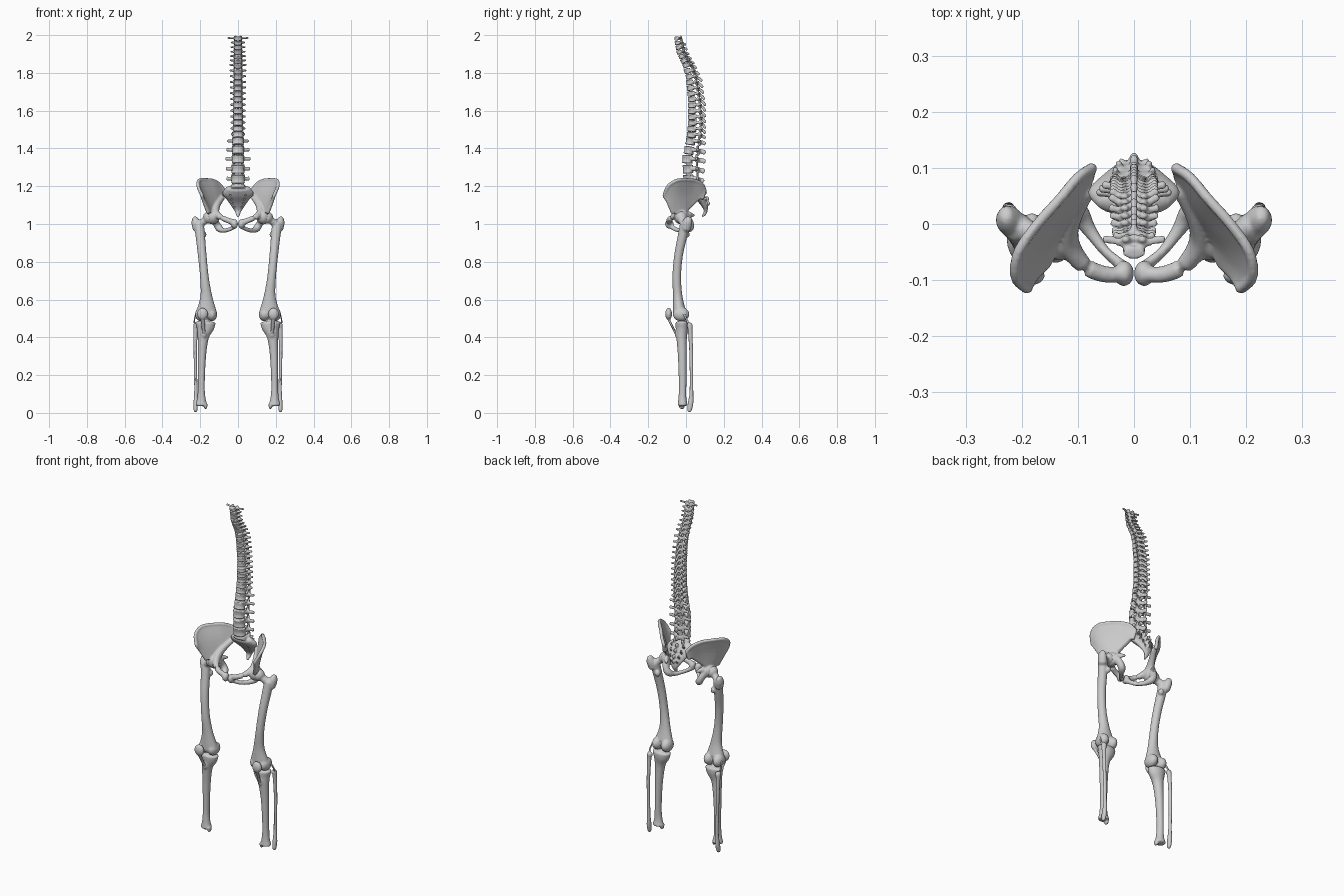
import bpy, bmesh, math
from mathutils import Vector, Matrix


def spline(rows, n):
    """Catmull-Rom through tuples of any length."""
    out = []
    for i in range(len(rows) - 1):
        a, b, c, d = rows[max(i - 1, 0)], rows[i], rows[i + 1], rows[min(i + 2, len(rows) - 1)]
        for k in range(n):
            t = k / n
            out.append([0.5 * (2 * q + (r - p) * t + (2 * p - 5 * q + 4 * r - s) * t * t
                               + (3 * q - p - 3 * r + s) * t ** 3) for p, q, r, s in zip(a, b, c, d)])
    return out + [list(rows[-1])]


def tube(bm, rows, n=4, seg=14, cap=0.6):
    """Sweep an ellipse along rows of (x, y, z, side radius, other radius)."""
    P = spline(rows, n)
    rings = []
    for i, r in enumerate(P):
        t = Vector(P[min(i + 1, len(P) - 1)][:3]) - Vector(P[max(i - 1, 0)][:3])
        rings.append((Vector(r[:3]), t.normalized(), r[3], r[4]))

    def end(ring, sign):
        p, t, a, b = ring
        m = min(a, b) * cap * sign
        return [(p + t * m * f, t, a * s, b * s) for f, s in ((0.7, 0.75), (1, 0.25))]
    rings = end(rings[0], -1)[::-1] + rings + end(rings[-1], 1)
    loops = []
    for p, t, a, b in rings:
        ref = Vector((0, 1, 0)) if abs(t.x) > 0.8 else Vector((1, 0, 0))
        u = (ref - t * ref.dot(t)).normalized()
        v = t.cross(u)
        loops.append([bm.verts.new(p + u * a * math.cos(w) + v * b * math.sin(w))
                      for w in (2 * math.pi * k / seg for k in range(seg))])
    skin(bm, loops)


def skin(bm, loops):
    """Close a stack of vertex rings into a solid."""
    for A, B in zip(loops, loops[1:]):
        for k in range(len(A)):
            j = (k + 1) % len(A)
            bm.faces.new((A[k], A[j], B[j], B[k]))
    bm.faces.new(loops[0][::-1])
    bm.faces.new(loops[-1])


def ball(bm, c, r):
    bmesh.ops.create_uvsphere(bm, u_segments=20, v_segments=14, radius=1,
                              matrix=Matrix.Translation(c) @ Matrix.Diagonal((*r, 1)))


def part(name, bm, voxel=0.005, mirror=False, smooth=3):
    """Fuse the overlapping pieces into one smooth bone."""
    bmesh.ops.recalc_face_normals(bm, faces=bm.faces)
    me = bpy.data.meshes.new(name)
    bm.to_mesh(me)
    bm.free()
    ob = bpy.data.objects.new(name, me)
    bpy.context.collection.objects.link(ob)
    if voxel:
        m = ob.modifiers.new("fuse", 'REMESH')
        m.mode, m.voxel_size, m.use_smooth_shade = 'VOXEL', voxel, True
        s = ob.modifiers.new("soften", 'SMOOTH')
        s.factor, s.iterations = 0.5, smooth
    if mirror:
        ob.modifiers.new("other_side", 'MIRROR').use_mirror_merge = False
    return ob


# Vertebrae: index, y, z, body half width, body half depth, transverse reach, spinous tip y, tip drop
KEYS = [(0, -.050, 1.982, .020, .012, .058, -.006, .0),
        (1, -.046, 1.958, .021, .014, .040, .002, .010),
        (3, -.037, 1.910, .022, .014, .042, .020, .012),
        (6, -.002, 1.840, .023, .017, .047, .060, .014),
        (8, .016, 1.780, .023, .019, .045, .088, .022),
        (12, .031, 1.660, .025, .022, .043, .107, .030),
        (16, .034, 1.535, .028, .025, .040, .107, .026),
        (18, .029, 1.472, .031, .026, .038, .106, .016),
        (19, .024, 1.437, .032, .027, .058, .106, .013),
        (21, .008, 1.343, .035, .029, .068, .105, .013),
        (23, .013, 1.238, .038, .029, .062, .096, .013)]


def key(i):
    i = min(max(i, 0), 23)
    for a, b in zip(KEYS, KEYS[1:]):
        if i <= b[0]:
            f = (i - a[0]) / (b[0] - a[0])
            return [p + (q - p) * f for p, q in zip(a, b)][1:]


for i in range(24):
    y, z, rx, ry, tw, tip, drop = key(i)
    a, b = key(i - 1), key(i + 1)
    up = Vector((0, a[0] - b[0], a[1] - b[1]))
    h = up.length / (2 if 0 < i < 23 else 1) * 0.42
    up.normalize()
    c = Vector((0, y, z))
    k = h / 0.0135                                 # process thickness follows body height
    sweep = .014 if 7 <= i < 19 else .005          # thoracic processes lean back
    bm = bmesh.new()
    tube(bm, [(*(c + up * h * s), rx * w, ry * w) for s, w in ((-.95, 1), (0, .88), (.95, 1))], 3, 20, .1)
    arch = y + ry * 1.5
    for s in (-1, 1):
        # pedicle and lamina, transverse process, joint facets
        tube(bm, [(s * rx * .65, y + ry * .6, z + h * .2, .007, .007 * k), (s * rx * .75, arch, z, .008, .008 * k),
                  (0, arch + ry * .6, z - h * .3, .007, .009 * k)], 3, 10)
        tube(bm, [(s * rx * .6, arch - .004, z, .009, .007 * k),
                  (s * (tw * .5 + rx * .3), arch + sweep * .5, z + .002, .007, .006 * k),
                  (s * (tw - .005), arch + sweep, z + .003, .0075, .0065 * k)], 3, 10)
        tube(bm, [(s * rx * .75, arch + .004, z + h * 1.15, .008, .006),
                  (s * rx * .65, arch + .008, z - h * 1.25, .008, .006)], 2, 10)
    if i:
        tube(bm, [(0, arch + ry * .4, z - h * .2, .007, .009 * k), (0, (arch + tip) / 2 + .004, z - drop * .5, .0055, .009 * k),
                  (0, tip - .006, z - drop, .0075, .0085 * k)], 3, 10)
    part("vertebra_%02d" % (i + 1), bm, 0.0038, smooth=1)

# Sacrum and tailbone
bm = bmesh.new()
tube(bm, [(0, .034, 1.19, .064, .026), (0, .057, 1.162, .082, .028), (0, .084, 1.125, .056, .021),
          (0, .101, 1.09, .033, .014), (0, .104, 1.068, .018, .010), (0, .096, 1.05, .011, .008),
          (0, .086, 1.04, .006, .005)], 5, 24, .4)
tube(bm, [(0, .018, 1.19, .038, .027), (0, .022, 1.208, .038, .027)], 2, 20, .1)
for py, pz in ((.085, 1.19), (.100, 1.165), (.112, 1.135), (.116, 1.108)):
    ball(bm, (0, py, pz), (.008, .012, .012))
    for s in (-1, 1):
        ball(bm, (s * (.02 + (pz - 1.1) * .2), py - .005, pz), (.006, .008, .010))
for s in (-1, 1):
    tube(bm, [(s * .026, .06, 1.185, .009, .008), (s * .026, .068, 1.215, .008, .008)], 2, 10)
sacrum = part("sacrum", bm, 0.0045, smooth=2)
bm = bmesh.new()
for x, y, z in ((.04, .06, 1.17), (.034, .075, 1.143), (.027, .088, 1.118), (.02, .098, 1.095)):
    for s in (-1, 1):
        tube(bm, [(s * x, y - .06, z - .04, .005, .005), (s * x, y + .06, z + .04, .005, .005)], 1, 10)
cutter = part("foramen_cutter", bm, 0)
cutter.hide_render = True
cutter.display_type = 'WIRE'
m = sacrum.modifiers.new("foramina", 'BOOLEAN')
m.operation, m.object = 'DIFFERENCE', cutter

# Hip bones: curved iliac blade between crest, middle and lower edge
crest = [(.190, -.116, 1.15), (.211, -.095, 1.20), (.206, -.05, 1.23), (.172, .0, 1.234),
         (.132, .045, 1.23), (.10, .083, 1.212), (.075, .100, 1.18)]
mid = [(.179, -.095, 1.115), (.182, -.07, 1.14), (.170, -.04, 1.15), (.146, -.005, 1.155),
       (.120, .03, 1.16), (.096, .065, 1.16), (.078, .092, 1.155)]
low = [(.158, -.072, 1.06), (.148, -.05, 1.055), (.14, -.03, 1.05), (.13, -.01, 1.06),
       (.113, .015, 1.085), (.092, .055, 1.125), (.08, .086, 1.135)]
bm = bmesh.new()
cols = [[Vector(p) for p in spline(c, 4)] for c in zip(*[spline(e, 4) for e in (crest, mid, low)])]
blade = []
for i, col in enumerate(cols):
    A, B = cols[max(i - 1, 0)], cols[min(i + 1, len(cols) - 1)]
    off = [(B[j] - A[j]).cross(col[min(j + 1, 8)] - col[max(j - 1, 0)]).normalized() * (.0065 + .0006 * j)
           for j in range(9)]
    blade.append([bm.verts.new(p + o) for p, o in zip(col, off)]
                 + [bm.verts.new(p - o) for p, o in zip(col[::-1], off[::-1])])
skin(bm, blade)
tube(bm, [(*p, .0095, .0095) for p in crest])
tube(bm, [(*p, .009, .009) for p in (crest[0], mid[0], low[0])])
tube(bm, [(*p, .010, .010) for p in (crest[6], mid[6], low[6])])
# pelvic brim and upper pubic ramus
tube(bm, [(.085, .06, 1.14, .016, .016), (.110, .012, 1.10, .017, .02), (.118, -.03, 1.06, .02, .022),
          (.09, -.073, 1.035, .016, .015), (.05, -.090, 1.018, .015, .015), (.016, -.088, 1.005, .013, .018)])
# socket, ischium and lower ramus, spine, pubic body
ball(bm, (.134, -.025, 1.038), (.036, .040, .040))
tube(bm, [(.13, -.005, 1.04, .024, .026), (.116, .02, 1.005, .018, .021), (.10, .02, .978, .020, .020),
          (.08, -.01, .966, .013, .013), (.05, -.05, .97, .009, .012), (.014, -.08, .988, .010, .014)])
tube(bm, [(.118, .015, 1.05, .014, .016), (.098, .042, 1.045, .006, .007)])
ball(bm, (.018, -.088, 1.0), (.018, .023, .025))
part("hip_bones", bm, 0.0048, True, 2)

# Femurs: shaft, neck, head, trochanters, condyles
bm = bmesh.new()
tube(bm, [(.207, -.006, 1.0, .027, .026), (.199, -.02, .93, .025, .025), (.189, -.04, .83, .023, .023),
          (.178, -.049, .72, .023, .023), (.168, -.044, .62, .031, .025), (.167, -.036, .545, .052, .034)], 6, 20)
tube(bm, [(.207, -.005, .995, .022, .024), (.18, -.018, 1.015, .019, .021), (.155, -.025, 1.032, .021, .021)])
ball(bm, (.153, -.025, 1.034), (.033, .033, .033))
tube(bm, [(.216, .0, .975, .024, .026), (.224, .008, 1.01, .023, .026), (.228, .016, 1.03, .014, .018)])
ball(bm, (.182, .004, .945), (.015, .016, .018))
for x in (.139, .198):
    ball(bm, (x, -.026, .522), (.029, .044, .037))
ball(bm, (.168, -.05, .53), (.042, .02, .03))
part("femurs", bm, 0.005, True, 2)

# Tibias
bm = bmesh.new()
tube(bm, [(.172, -.02, .478, .054, .036), (.174, -.02, .452, .048, .035), (.184, -.023, .40, .030, .028),
          (.191, -.02, .30, .022, .023), (.194, -.018, .15, .018, .020), (.194, -.019, .08, .022, .021),
          (.194, -.018, .042, .032, .027)], 6, 20, .25)
tube(bm, [(.172, -.022, .045, .011, .018), (.171, -.022, .025, .008, .013)])
ball(bm, (.18, -.048, .42), (.014, .012, .024))
ball(bm, (.168, -.018, .488), (.012, .016, .010))
part("tibias", bm, 0.005, True, 2)

# Fibulas
bm = bmesh.new()
tube(bm, [(.222, .020, .462, .016, .016), (.225, .022, .435, .012, .012), (.226, .028, .30, .009, .010),
          (.223, .029, .12, .009, .010), (.224, .024, .05, .012, .015), (.225, .018, .014, .010, .012)], 6, 14, 1)
# outer knee ligament
tube(bm, [(.222, -.015, .53, .004, .006), (.231, .005, .49, .004, .006), (.229, .018, .46, .004, .006)], 4, 10)
part("fibulas", bm, 0.004, True, 1)

# Kneecaps with their ligaments
bm = bmesh.new()
ball(bm, (.188, -.092, .524), (.029, .018, .032))
tube(bm, [(.187, -.094, .50, .014, .007), (.184, -.074, .46, .010, .006), (.18, -.054, .418, .011, .006)])
part("kneecaps", bm, 0.004, True, 2)
